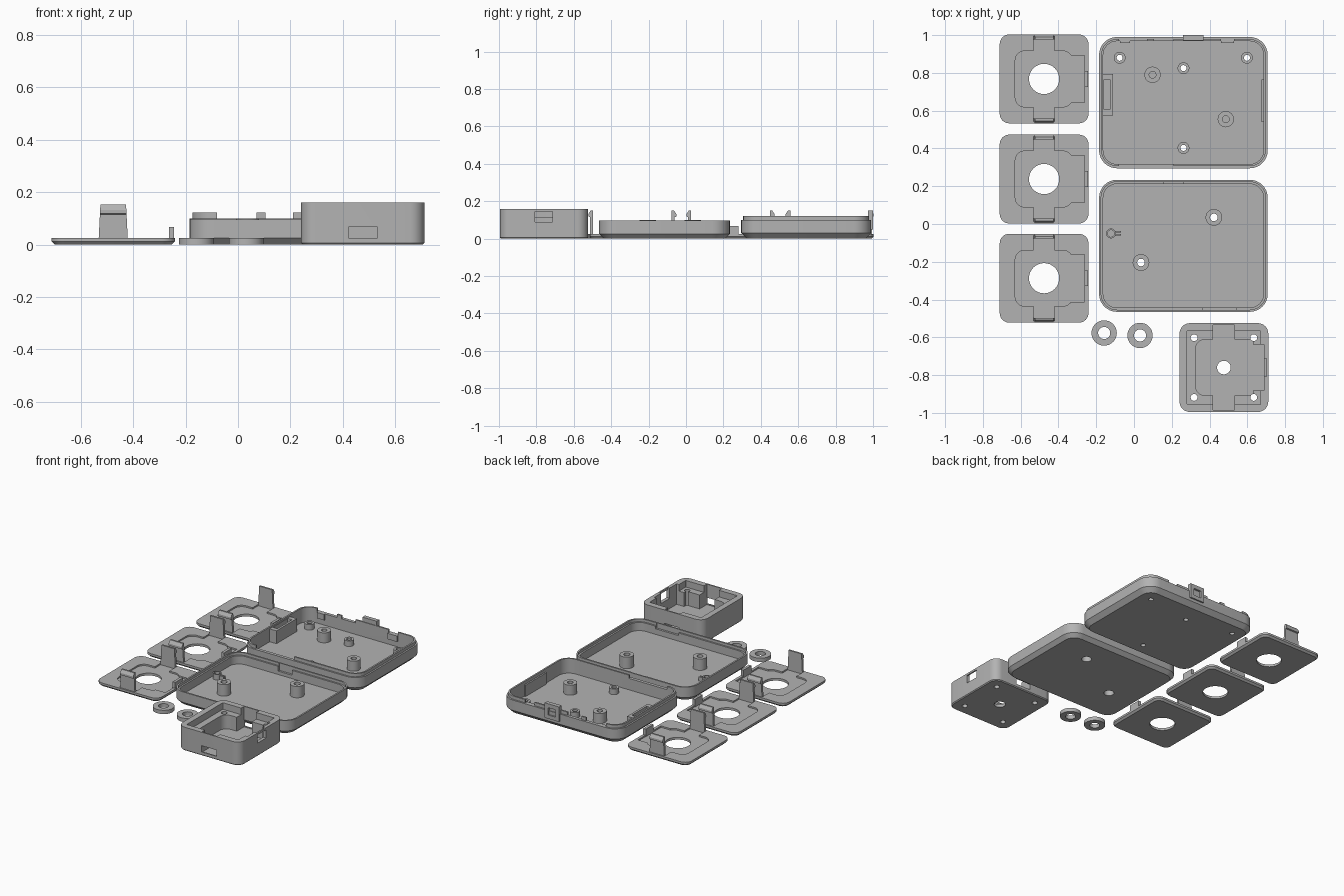
import bpy, bmesh, math

if "Cube" in bpy.data.objects:
    bpy.data.objects.remove(bpy.data.objects["Cube"])

grey = bpy.data.materials.new("mid grey")
grey.diffuse_color = (0.45, 0.45, 0.45, 1)
grey.use_nodes = True
grey.node_tree.nodes["Principled BSDF"].inputs["Base Color"].default_value = grey.diffuse_color


def rounded(x0, x1, y0, y1, r, inset=0.0, n=8):
    """Outline of a rounded rectangle, moved inwards by inset."""
    x0, x1, y0, y1, r = x0 + inset, x1 - inset, y0 + inset, y1 - inset, max(r - inset, 0.002)
    pts = []
    for cx, cy, a in ((x1 - r, y1 - r, 0), (x0 + r, y1 - r, 90), (x0 + r, y0 + r, 180), (x1 - r, y0 + r, 270)):
        for i in range(n + 1):
            t = math.radians(a + 90 * i / n)
            pts.append((cx + r * math.cos(t), cy + r * math.sin(t)))
    return pts


def circle(x, y, r, n=32):
    return [(x + r * math.cos(2 * math.pi * i / n), y + r * math.sin(2 * math.pi * i / n)) for i in range(n)]


def loft(name, rings):
    """Closed solid through (outline, z) rings of equal size."""
    bm = bmesh.new()
    loops = [[bm.verts.new((x, y, z)) for x, y in pts] for pts, z in rings]
    n = len(loops[0])
    for a, b in zip(loops, loops[1:]):
        for i in range(n):
            bm.faces.new((a[i], a[(i + 1) % n], b[(i + 1) % n], b[i]))
    bm.faces.new(loops[0][::-1])
    bm.faces.new(loops[-1])
    bmesh.ops.recalc_face_normals(bm, faces=bm.faces)
    me = bpy.data.meshes.new(name)
    bm.to_mesh(me)
    bm.free()
    me.materials.append(grey)
    ob = bpy.data.objects.new(name, me)
    bpy.context.collection.objects.link(ob)
    return ob


def prism(name, pts, z0, z1):
    return loft(name, [(pts, z0), (pts, z1)])


def box(name, x0, x1, y0, y1, z0, z1):
    return prism(name, [(x0, y0), (x1, y0), (x1, y1), (x0, y1)], z0, z1)


def activate(ob):
    bpy.ops.object.select_all(action='DESELECT')
    ob.select_set(True)
    bpy.context.view_layer.objects.active = ob


def boolean(ob, others, op='DIFFERENCE'):
    """Apply each helper solid to the part, then remove the helper."""
    activate(ob)
    for o in others:
        m = ob.modifiers.new("bool", 'BOOLEAN')
        m.operation, m.object, m.solver = op, o, 'EXACT'
        bpy.ops.object.modifier_apply(modifier=m.name)
        bpy.data.objects.remove(o)


def smooth(ob):
    activate(ob)
    bpy.ops.object.shade_smooth_by_angle(angle=math.radians(30))


def cyl(x, y, r, z0, z1):
    return prism("helper", circle(x, y, r), z0, z1)


def helper(*a):
    return box("helper", *a)


def shell(name, b, r, top, chamfer):
    return loft(name, [(rounded(*b, r, chamfer), 0), (rounded(*b, r), chamfer), (rounded(*b, r), top)])


# Three snap-on covers
for k, cy in enumerate((0.768, 0.238, -0.287), 1):
    cx = -0.476
    b = (cx - 0.235, cx + 0.235, cy - 0.235, cy + 0.235)
    cover = shell(f"cover_plate_{k}", b, 0.05, 0.026, 0.012)
    cuts = [prism("helper", rounded(cx - 0.153, cx + 0.15, cy - 0.148, cy + 0.148, 0.05), 0.016, 0.1),
            helper(cx + 0.05, cx + 0.215, cy - 0.125, cy + 0.125, 0.016, 0.1),
            helper(cx - 0.055, cx + 0.055, cy - 0.21, cy + 0.21, 0.016, 0.1),
            cyl(cx, cy, 0.08, -0.1, 0.1)]
    boolean(cover, cuts)
    smooth(cover)
    # Hooked clips at both ends, drawn as a side profile and extruded across
    for s in (-1, 1):
        prof = [(0.21, 0.012), (0.226, 0.012), (0.226, 0.115), (0.235, 0.118),
                (0.235, 0.132), (0.222, 0.152), (0.21, 0.152)]
        clip = prism(f"cover_clip_{k}", [(p[0], p[1]) for p in prof], -1, 1)
        for v in clip.data.vertices:
            y, z, side = v.co
            v.co = (cx + side * (0.056 - 0.05 * max(z - 0.012, 0)), cy + s * y, z)
        bm = bmesh.new()
        bm.from_mesh(clip.data)
        bmesh.ops.recalc_face_normals(bm, faces=bm.faces)
        bm.to_mesh(clip.data)
        bm.free()
    box(f"cover_tab_{k}", cx + 0.213, cx + 0.232, cy - 0.042, cy + 0.042, 0.014, 0.068)

# Two washers
for k, (x, y) in enumerate(((-0.158, -0.577), (0.032, -0.59)), 1):
    w = prism(f"washer_{k}", circle(x, y, 0.067), 0, 0.026)
    boolean(w, [cyl(x, y, 0.032, -0.1, 0.1)])
    smooth(w)

# Shallow lid tray
L = (-0.185, 0.708, -0.465, 0.234)
lid = shell("lid_tray", L, 0.095, 0.096, 0.025)
boolean(lid, [prism("helper", rounded(*L, 0.095, 0.022), 0.022, 0.2),
              prism("helper", rounded(*L, 0.095, 0.011), 0.078, 0.2),
              helper(0.155, 0.26, 0.205, 0.226, 0.045, 0.2),
              helper(0.365, 0.54, -0.457, -0.43, 0.06, 0.2)])
posts = ((0.423, 0.035), (0.037, -0.204))
boolean(lid, [cyl(x, y, 0.044, 0.01, 0.1) for x, y in posts], 'UNION')
boolean(lid, [cyl(x, y, 0.02, -0.1, 0.2) for x, y in posts] +
        [cyl(x, y, 0.032, -0.1, 0.05) for x, y in posts])
# Small light guide on the lid floor
boolean(lid, [cyl(-0.122, -0.05, 0.026, 0.01, 0.06),
              helper(-0.105, -0.068, -0.06, -0.052, 0.01, 0.05),
              helper(-0.105, -0.068, -0.046, -0.038, 0.01, 0.05)], 'UNION')
boolean(lid, [cyl(-0.122, -0.05, 0.018, 0.012, 0.2)])
smooth(lid)

# Deep base tray with an inner lip
B = (-0.185, 0.708, 0.295, 0.99)
base = shell("base_tray", B, 0.095, 0.122, 0.03)
rim = prism("helper", rounded(-0.3, 0.9, 0.1, 1.1, 0.05), 0.1, 0.3)
boolean(rim, [prism("helper", rounded(*B, 0.095, 0.011), 0, 0.4)])
boolean(base, [rim, prism("helper", rounded(*B, 0.095, 0.022), 0.022, 0.3)])
# Gaps in the lip
boolean(base, [helper(x0, x1, y0, y1, 0.1, 0.3) for x0, x1, y0, y1 in
               ((-0.08, 0.07, 0.93, 1.02), (0.105, 0.21, 0.93, 1.02), (0.46, 0.53, 0.93, 1.02),
                (-0.08, 0.21, 0.27, 0.33))])
small = ((-0.076, 0.88), (0.598, 0.88), (0.262, 0.825), (0.262, 0.403))
large = ((0.098, 0.79), (0.486, 0.555))
boolean(base, [cyl(x, y, 0.031, 0.01, 0.06) for x, y in small] +
        [cyl(x, y, 0.043, 0.01, 0.09) for x, y in large], 'UNION')
boolean(base, [cyl(x, y, 0.016, -0.1, 0.2) for x, y in small] +
        [cyl(x, y, 0.018, 0.03, 0.2) for x, y in large])
smooth(base)

# Connector holder and side ridge inside the base
holder = box("connector_holder", -0.168, -0.112, 0.575, 0.795, 0.018, 0.11)
boolean(holder, [helper(-0.16, -0.127, 0.605, 0.765, 0.04, 0.2)])
box("side_ridge", 0.676, 0.69, 0.54, 0.765, 0.018, 0.1)
for x0, x1 in ((-0.075, -0.02), (0.46, 0.53)):
    box("rear_ridge", x0, x1, 0.958, 0.972, 0.06, 0.1)

# Latch loop on the back of the base
latch = box("base_latch", 0.26, 0.368, 0.972, 1.0, 0.05, 0.152)
boolean(latch, [helper(0.285, 0.343, 0.986, 1.1, 0.075, 0.125)])

# Small square housing
hx, hy = 0.476, -0.76
H = (hx - 0.235, hx + 0.235, hy - 0.235, hy + 0.235)
house = shell("square_housing", H, 0.055, 0.16, 0.006)
boolean(house, [
    prism("helper", rounded(hx - 0.195, hx + 0.195, hy - 0.195, hy + 0.195, 0.004), 0.115, 0.3),
    prism("helper", rounded(hx - 0.15, hx + 0.12, hy - 0.148, hy + 0.148, 0.05), 0.02, 0.3),
    helper(hx, hx + 0.155, hy - 0.148, hy + 0.148, 0.02, 0.3),
    helper(hx + 0.1, hx + 0.212, hy - 0.122, hy + 0.122, 0.02, 0.3),
    helper(hx - 0.057, hx + 0.057, hy - 0.226, hy + 0.226, 0.02, 0.3),
    helper(hx + 0.15, hx + 0.3, hy - 0.047, hy + 0.047, 0.09, 0.146),
    helper(hx + 0.15, hx + 0.225, hy - 0.047, hy + 0.047, 0.09, 0.3),
    helper(hx - 0.055, hx + 0.057, hy - 0.3, hy + 0.3, 0.025, 0.068),
    cyl(hx, hy, 0.036, -0.1, 0.2)] +
    [cyl(hx + a * 0.158, hy + b * 0.158, 0.018, -0.1, 0.3) for a in (-1, 1) for b in (-1, 1)])
smooth(house)
